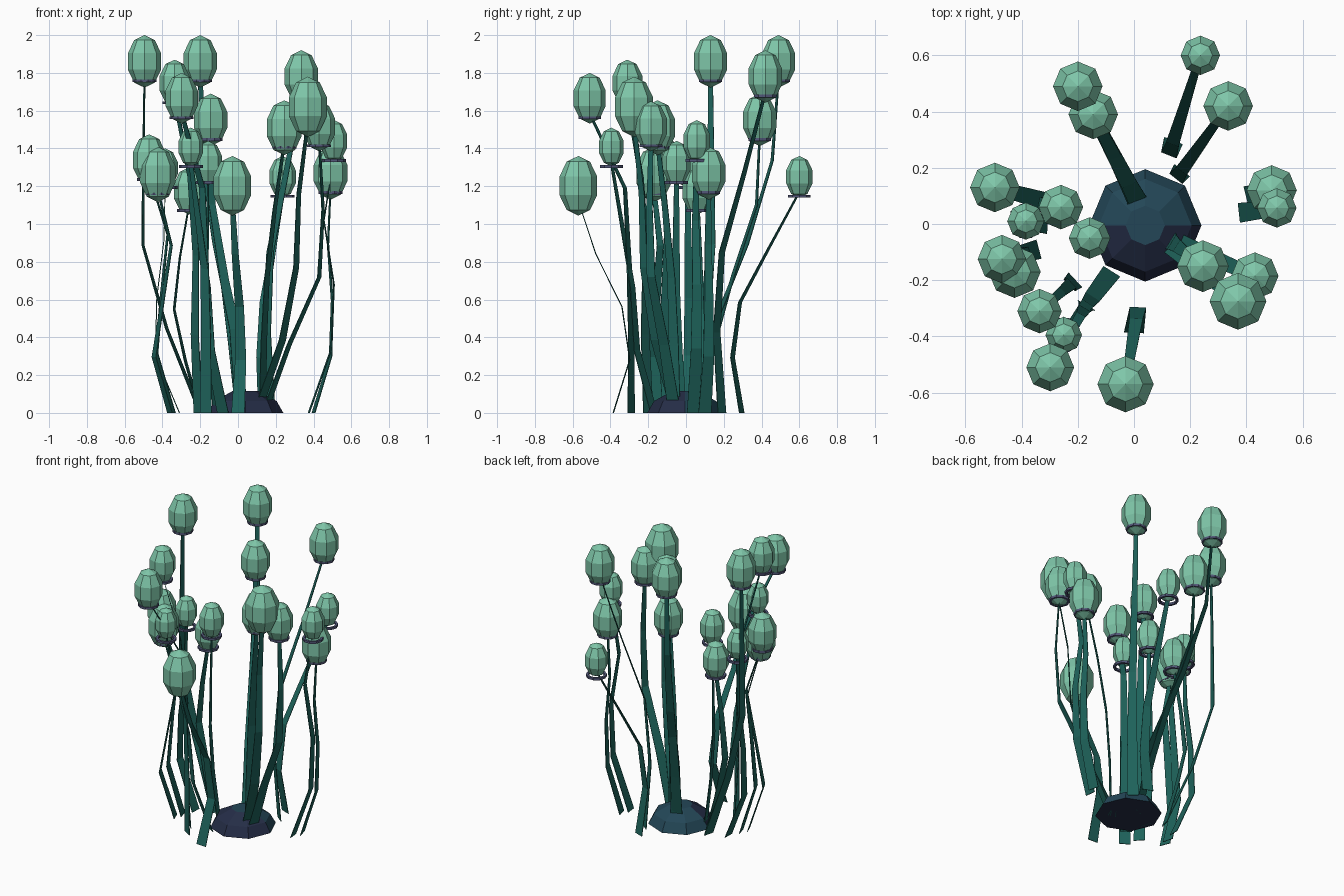
import bpy, bmesh, math
from mathutils import Vector

if "Cube" in bpy.data.objects:
    bpy.data.objects.remove(bpy.data.objects["Cube"])


def material(name, rgb):
    m = bpy.data.materials.new(name)
    m.diffuse_color = (*rgb, 1)
    m.use_nodes = True
    m.node_tree.nodes["Principled BSDF"].inputs["Base Color"].default_value = m.diffuse_color
    return m


BUD = material("bud green", (0.21, 0.565, 0.395))
STEM = material("stem teal", (0.013, 0.125, 0.105))
RING = material("ring slate", (0.085, 0.095, 0.19))
BLUE = material("base blue", (0.017, 0.062, 0.095))
NAVY = material("base navy", (0.018, 0.026, 0.062))


def make_object(name, bm, mats):
    bmesh.ops.recalc_face_normals(bm, faces=bm.faces)
    me = bpy.data.meshes.new(name)
    bm.to_mesh(me)
    bm.free()
    for m in mats:
        me.materials.append(m)
    ob = bpy.data.objects.new(name, me)
    bpy.context.collection.objects.link(ob)
    return ob


# buds: x, y, top height, radius
BUDS = [
    (.236, .60, 1.36, .070), (.335, .42, 1.92, .088), (-.20, .49, 2.0, .088),
    (-.145, .39, 1.69, .088), (-.495, .13, 2.0, .088), (-.26, .06, 1.30, .079),
    (-.385, .01, 1.40, .066), (-.158, -.05, 1.44, .074), (-.47, -.125, 1.475, .086),
    (-.425, -.17, 1.41, .093), (-.336, -.31, 1.87, .079), (-.25, -.395, 1.51, .065),
    (-.298, -.51, 1.80, .085), (-.03, -.57, 1.36, .100), (.245, -.15, 1.655, .092),
    (.43, -.185, 1.65, .084), (.37, -.275, 1.78, .101), (.49, .12, 1.41, .089),
    (.508, .057, 1.55, .070)]
# stems: root x, y, then how far towards the bud at each quarter of the height
STEMS = [
    (.14, .295, -.16, -.03, .48), (.17, .19, -.12, 0, .52), (.02, .07, .17, .6, .92),
    (.02, .06, .27, .58, .95), (-.2, .05, .6, 1.03, 1.02), (-.2, .05, 1.3, 2.3, 1.8),
    (-.31, 0, 1.7, 1.6, 1.1), (-.12, -.03, .8, 1.2, 1.1), (-.34, -.09, .7, .5, .25),
    (-.36, -.14, 1.3, .6, -.1), (-.21, -.2, .15, .1, .35), (-.08, -.17, .4, .5, .75),
    (-.17, -.29, 0, .05, .15), (0, -.385, -.47, -.25, .5), (.13, -.06, .05, .2, .55),
    (.14, -.06, .45, 1.0, 1.07), (.1, -.05, .5, .77, .82), (.40, .10, 1, 1.1, .85),
    (.375, .04, .9, 1, .6)]


def bud(i, x, y, cz, R):
    bm = bmesh.new()
    bmesh.ops.create_uvsphere(bm, u_segments=8, v_segments=5, radius=R)
    for v in bm.verts:
        v.co = Vector((v.co.x + x, v.co.y + y, v.co.z * 1.5 + cz))
    make_object(f"bud_{i}", bm, [BUD])


# thin ring under each bud
def collar(i, x, y, z):
    bm = bmesh.new()
    n, k = 10, 4
    vs = []
    for a in range(n):
        t = math.tau * a / n
        vs.append([])
        for b in range(k):
            s = math.tau * (b + .5) / k
            r = .056 + .0105 * math.cos(s)
            vs[-1].append(bm.verts.new((x + r * math.cos(t), y + r * math.sin(t),
                                        z + .0105 * math.sin(s))))
    for a in range(n):
        for b in range(k):
            c, d = (a + 1) % n, (b + 1) % k
            bm.faces.new((vs[a][b], vs[c][b], vs[c][d], vs[a][d]))
    make_object(f"collar_{i}", bm, [RING])


# flat tapering ribbon, broad side facing outward
def stem(i, tip, top, root):
    b, t = Vector(root[:2]), Vector(tip)
    out = t.normalized()
    side = Vector((-out.y, out.x))
    bm = bmesh.new()
    rows = []
    for k, f in enumerate((0, *root[2:], 1)):
        p = b + (t - b) * f
        w = .035 - .0056 * k
        rows.append([bm.verts.new((*(p + side * w * sx + out * .002 * sy), top * k / 4))
                     for sx, sy in ((-1, -1), (1, -1), (1, 1), (-1, 1))])
    for lo, hi in zip(rows, rows[1:]):
        for k in range(4):
            n = (k + 1) % 4
            bm.faces.new((lo[k], lo[n], hi[n], hi[k]))
    bm.faces.new(rows[0])
    bm.faces.new(rows[-1])
    make_object(f"stem_{i}", bm, [STEM])


for i, ((x, y, top, r), root) in enumerate(zip(BUDS, STEMS), 1):
    R = r / .95
    cz = top - 1.5 * R
    bud(i, x, y, cz, R)
    collar(i, x, y, cz - .103)
    stem(i, (x, y), cz - .08, root)

# faceted mound at the foot, blue behind and navy in front
bm = bmesh.new()
rings = []
for r, z in ((.2, 0), (.165, .062), (.07, .115)):
    rings.append([bm.verts.new((.04 + r * math.cos(math.tau * k / 8),
                                -.005 + r * math.sin(math.tau * k / 8), z)) for k in range(8)])
for lo, hi in zip(rings, rings[1:]):
    for k in range(8):
        n = (k + 1) % 8
        bm.faces.new((lo[k], lo[n], hi[n], hi[k]))
bm.faces.new(rings[0])
bm.faces.new(rings[-1])
mound = make_object("root_mound", bm, [BLUE, NAVY])
for p in mound.data.polygons:
    p.material_index = 1 if p.normal.y < -.05 or p.normal.z < -.5 else 0
